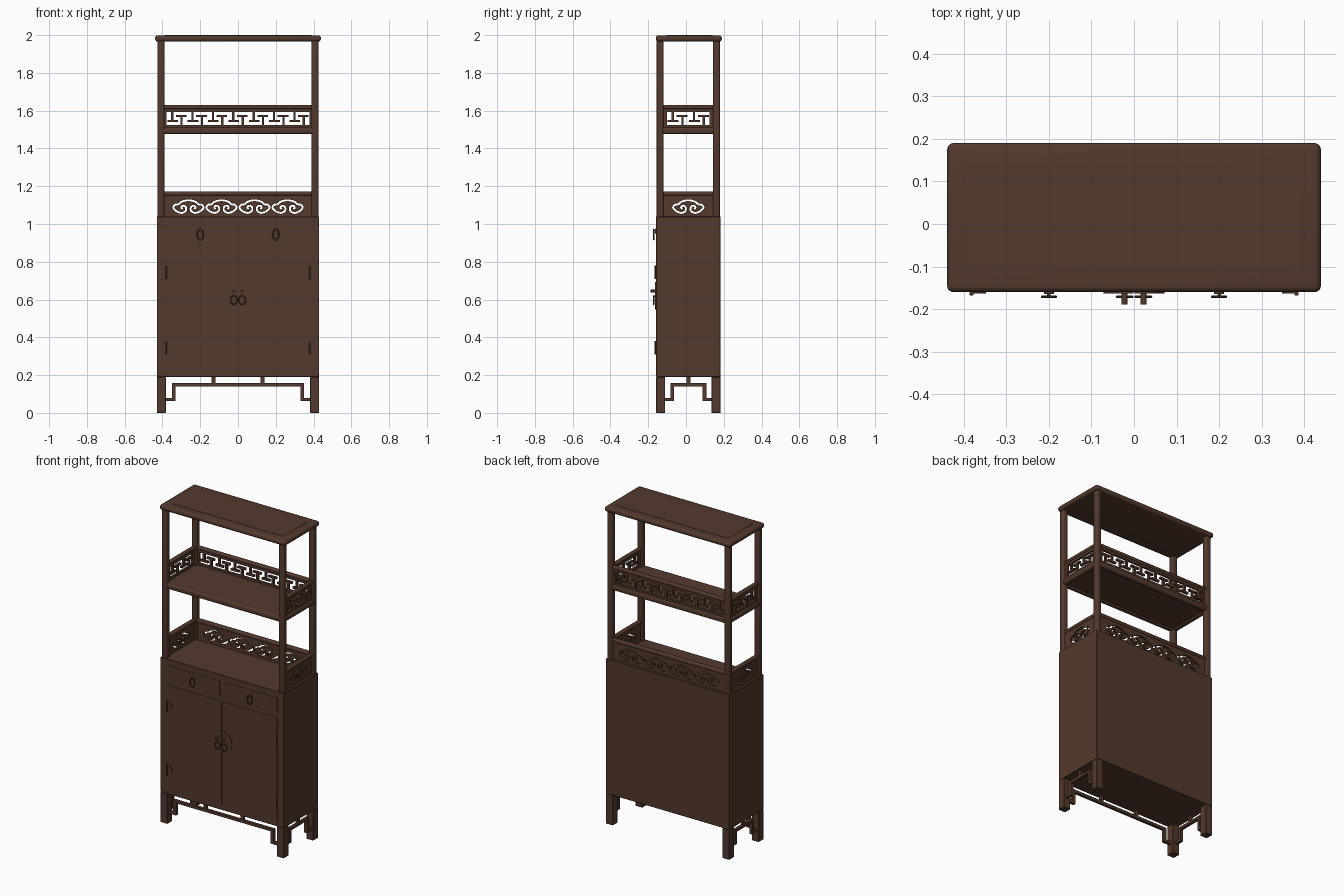
import bpy, bmesh, math
from mathutils import Vector

if "Cube" in bpy.data.objects:
    bpy.data.objects.remove(bpy.data.objects["Cube"])

wood = bpy.data.materials.new("dark_walnut")
wood.diffuse_color = (0.088, 0.041, 0.026, 1)
wood.use_nodes = True
wood.node_tree.nodes["Principled BSDF"].inputs["Base Color"].default_value = wood.diffuse_color


def finish(name, data):
    ob = bpy.data.objects.new(name, data)
    bpy.context.collection.objects.link(ob)
    data.materials.append(wood)
    return ob


def boxes(name, spans, bevel=0.0, segments=3):
    """Boxes given as (x0, x1, y0, y1, z0, z1), all in one object."""
    bm = bmesh.new()
    for x0, x1, y0, y1, z0, z1 in spans:
        vs = bmesh.ops.create_cube(bm, size=1)["verts"]
        for v in vs:
            v.co = ((x0 + x1) / 2 + v.co.x * abs(x1 - x0),
                    (y0 + y1) / 2 + v.co.y * abs(y1 - y0),
                    (z0 + z1) / 2 + v.co.z * abs(z1 - z0))
    me = bpy.data.meshes.new(name)
    bm.to_mesh(me)
    bm.free()
    ob = finish(name, me)
    if bevel:
        m = ob.modifiers.new("round", "BEVEL")
        m.width, m.segments = bevel, segments
    return ob


def plate(name, loops, thick, loc, turn=0.0):
    """Upright flat plate from closed outlines; inner outlines become holes."""
    cu = bpy.data.curves.new(name, "CURVE")
    cu.dimensions, cu.fill_mode, cu.extrude = "2D", "BOTH", thick / 2
    for loop in loops:
        sp = cu.splines.new("POLY")
        sp.points.add(len(loop) - 1)
        for p, (a, b) in zip(sp.points, loop):
            p.co = (a, b, 0, 1)
        sp.use_cyclic_u = True
    ob = finish(name, cu)
    ob.location, ob.rotation_euler = loc, (math.pi / 2, 0, turn)
    return ob


def disc(name, x, z, r, y0, y1):
    bpy.ops.mesh.primitive_cylinder_add(vertices=32, radius=r, depth=abs(y1 - y0),
        location=(x, (y0 + y1) / 2, z), rotation=(math.pi / 2, 0, 0))
    bpy.context.object.name = name
    bpy.context.object.data.materials.append(wood)


def ring(name, x, z, y, r, stretch):
    bpy.ops.mesh.primitive_torus_add(major_radius=r, minor_radius=0.003, major_segments=32,
        minor_segments=8, location=(x, y, z), rotation=(math.pi / 2, 0, 0))
    ob = bpy.context.object
    ob.name, ob.scale = name, (1, stretch, 1)
    ob.data.materials.append(wood)


# Key positions
FX, FY, BY = 0.43, -0.158, 0.183      # cabinet half width, front, back
PX, PF, PB, PR = 0.408, -0.137, 0.161, 0.018   # posts
CY = (PF + PB) / 2

# Cabinet and legs
boxes("cabinet_body", [(-FX, FX, FY, BY, 0.19, 1.04)], 0.002, 1)
for s in (-1, 1):
    for y0, y1, n in ((FY, FY + 0.048, "front_leg"), (BY - 0.048, BY, "back_leg")):
        boxes(n, [(s * FX, s * (FX - 0.048), y0, y1, 0, 0.19)], 0.002, 1)

# Stepped apron bars under the front and both sides
a, b = FY + 0.012, FY + 0.03
bars = [(-0.35, 0.35, a, b, 0.14, 0.157)]
for s in (-1, 1):
    bars += [(s * 0.12, s * 0.14, a, b, 0.157, 0.19),
             (s * 0.33, s * 0.35, a, b, 0.063, 0.141),
             (s * 0.349, s * 0.383, a, b, 0.063, 0.08)]
boxes("front_apron", bars)
mid = (FY + BY) / 2
for s in (-1, 1):
    a, b = s * (FX - 0.03), s * (FX - 0.012)
    bars = [(a, b, mid - 0.095, mid + 0.095, 0.14, 0.157),
            (a, b, mid - 0.01, mid + 0.01, 0.157, 0.19)]
    for t in (-1, 1):
        bars += [(a, b, mid + t * 0.075, mid + t * 0.095, 0.063, 0.141),
                 (a, b, mid + t * 0.094, mid + t * 0.123, 0.063, 0.08)]
    boxes("side_apron", bars)

# Doors, drawers and their fittings
DY = FY - 0.002
half = [(0.036 * math.sin(t * math.pi / 16), 0.036 * math.cos(t * math.pi / 16)) for t in range(17)]
for s in (-1, 1):
    boxes("door", [(s * 0.0015, s * 0.385, DY, FY + 0.01, 0.222, 0.876)])
    boxes("drawer", [(s * 0.016, s * 0.385, DY, FY + 0.01, 0.912, 1.0)])
    for z in (0.345, 0.745):
        plate("hinge_plate", [[(-s * p, q) for p, q in half]], 0.004, (s * 0.384, DY - 0.001, z))
        boxes("hinge_barrel", [(s * 0.377, s * 0.387, DY - 0.008, DY, z - 0.036, z + 0.036)], 0.003)
    disc("drawer_pull_rose", s * 0.2, 0.963, 0.012, DY, DY - 0.004)
    disc("drawer_pull_stem", s * 0.2, 0.967, 0.004, DY, DY - 0.014)
    ring("drawer_pull_ring", s * 0.2, 0.944, DY - 0.011, 0.016, 1.7)
    disc("door_pull_stem", s * 0.022, 0.618, 0.004, DY, DY - 0.014)
    ring("door_pull_ring", s * 0.022, 0.597, DY - 0.011, 0.018, 1.3)
    disc("door_knob", s * 0.022, 0.645, 0.007, DY, -0.189)
    # half of the round lock plate on each door
    lock = [(s * max(0.0015, 0.072 * p / 0.036), 0.072 * q / 0.036) for p, q in half]
    plate("lock_plate", [lock], 0.005, (0, DY - 0.001, 0.62))

# Open rack: posts, top slab, shelf
for s in (-1, 1):
    for y in (PF, PB):
        boxes("post", [(s * PX - PR, s * PX + PR, y - PR, y + PR, 1.03, 1.975)], 0.009, 4)
slab = boxes("top_slab", [(-0.439, 0.439, -0.16, 0.19, 1.966, 1.9985)], 0.0145, 5)
boxes("top_inset_panel", [(-0.39, 0.39, -0.107, 0.14, 1.98, 2.0)])
boxes("shelf_board", [(-PX, PX, PF, PB, 1.485, 1.509)])
for y in (PF, PB):
    boxes("shelf_edge", [(-PX, PX, y - 0.016, y + 0.016, 1.477, 1.511)], 0.01, 4)
for s in (-1, 1):
    boxes("shelf_side_edge", [(s * PX - 0.016, s * PX + 0.016, PF, PB, 1.477, 1.511)], 0.01, 4)

# Gallery rails on the back and sides
for z0, z1 in ((1.15, 1.172), (1.609, 1.63)):
    boxes("back_rail", [(-PX, PX, PB - 0.013, PB + 0.013, z0, z1)], 0.008, 3)
    for s in (-1, 1):
        boxes("side_rail", [(s * PX - 0.013, s * PX + 0.013, PF, PB, z0, z1)], 0.008, 3)


# Lattice of interlocking T bars
def fret(length, opening, count):
    """Bars as (u0, u1, z0, z1) along a gallery side centred on u = 0."""
    z0, z1, t = 1.524, 1.594, 0.006
    h, p, o = z1 - z0, opening / count, -opening / 2
    out = [(-length / 2, length / 2, 1.505, z0), (-length / 2, length / 2, z1, 1.612),
           (-length / 2, o, z0, z1), (-o, length / 2, z0, z1)]
    for i in range(count):
        c, d = o + (i + 0.27) * p, o + (i + 0.73) * p
        lo, hi = z0 + 0.31 * h, z0 + 0.69 * h
        out += [(c - t, c + t, lo, z1), (c - 0.24 * p, c + 0.28 * p, lo - t, lo + t),
                (d - t, d + t, z0, hi), (d - 0.28 * p, d + 0.24 * p, hi - t, hi + t)]
    return out


boxes("back_fret", [(u, v, PB - 0.007, PB + 0.007, z, w) for u, v, z, w in fret(0.79, 0.755, 7)])
for s in (-1, 1):
    boxes("side_fret", [(s * PX - 0.007, s * PX + 0.007, CY + u, CY + v, z, w)
                        for u, v, z, w in fret(0.27, 0.225, 2)])

# Cloud scroll: left half of the path, mirrored and smoothed, widened to a slot
left = [(-.030, .024), (-.038, .030), (-.030, .041), (-.014, .034), (-.014, .014), (-.034, .003),
        (-.060, .010), (-.080, .030), (-.070, .046), (-.052, .049), (-.036, .062), (0, .070)]
path = [Vector(p) for p in left + [(-x, z) for x, z in left[-2::-1]]]


def slot(cx, cz, w=0.005, n=5):
    pts = []
    for i in range(len(path) - 1):
        p0, p1, p2 = path[max(i - 1, 0)], path[i], path[i + 1]
        p3 = path[min(i + 2, len(path) - 1)]
        for k in range(n):
            t = k / n
            pts.append(0.5 * (2 * p1 + (p2 - p0) * t + (2 * p0 - 5 * p1 + 4 * p2 - p3) * t * t
                              + (3 * p1 - p0 - 3 * p2 + p3) * t ** 3))
    pts.append(path[-1])
    one, two = [], []
    for i, p in enumerate(pts):
        d = (pts[min(i + 1, len(pts) - 1)] - pts[max(i - 1, 0)]).normalized()
        nrm = Vector((-d.y, d.x)) * w
        one.append((p.x + nrm.x + cx, p.y + nrm.y + cz))
        two.append((p.x - nrm.x + cx, p.y - nrm.y + cz))
    return one + two[::-1]


def cloud_panel(name, half_len, centres, loc, turn):
    edge = [(-half_len, 1.035), (half_len, 1.035), (half_len, 1.155), (-half_len, 1.155)]
    plate(name, [edge] + [slot(c, 1.056) for c in centres], 0.014, loc, turn)


cloud_panel("back_cloud_panel", 0.395, [-0.2625, -0.0875, 0.0875, 0.2625], (0, PB, 0), 0)
for s in (-1, 1):
    cloud_panel("side_cloud_panel", 0.135, [0], (s * PX, CY, 0), math.pi / 2)

# Turn everything into meshes and smooth the rounded parts
bpy.ops.object.select_all(action="SELECT")
bpy.context.view_layer.objects.active = slab
bpy.ops.object.convert(target="MESH")
bpy.ops.object.select_all(action="SELECT")
bpy.ops.object.shade_smooth_by_angle(angle=math.radians(35))
